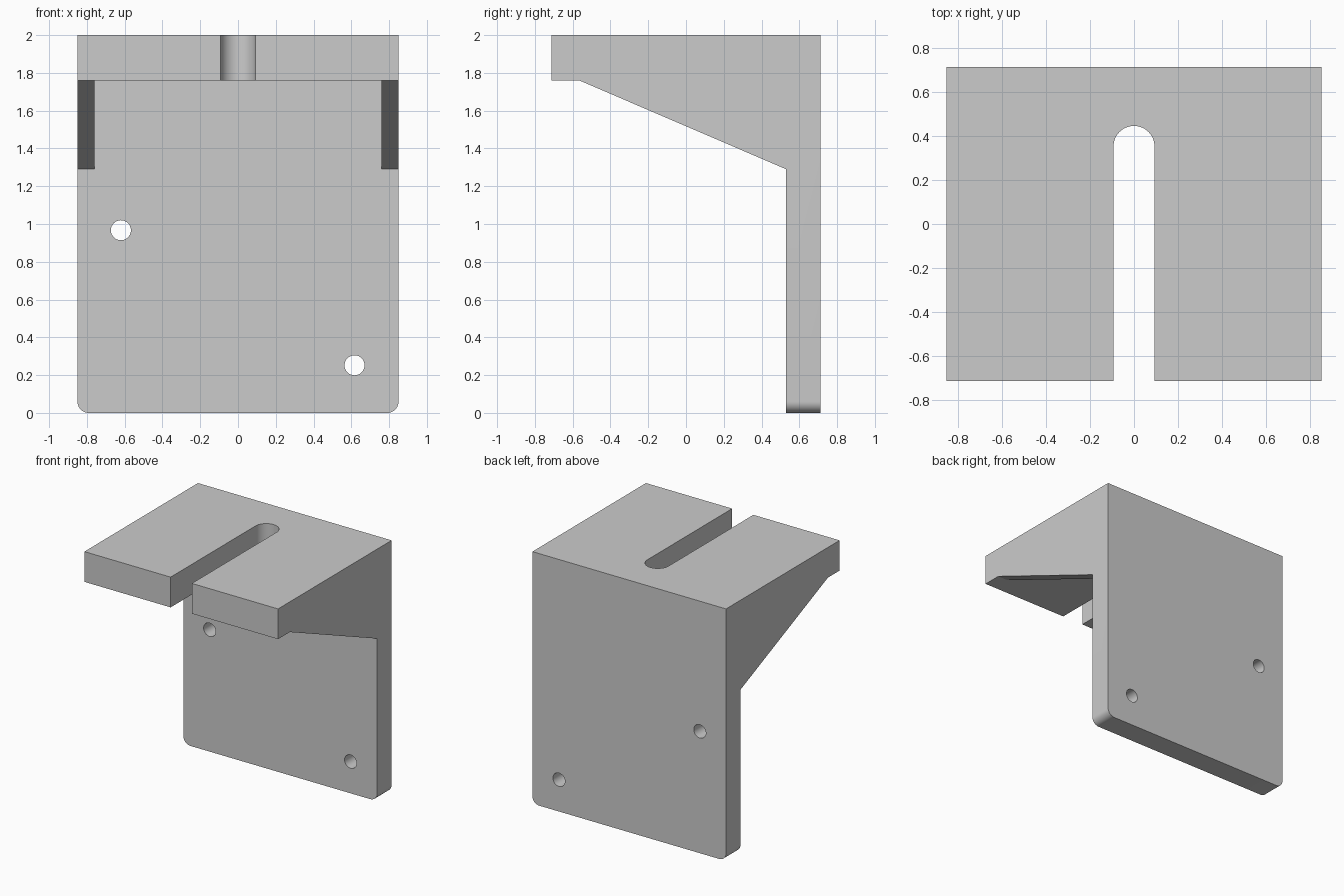
import bpy, bmesh, math
from mathutils import Vector

if "Cube" in bpy.data.objects:
    bpy.data.objects.remove(bpy.data.objects["Cube"])

W, D, H = 0.85, 0.712, 2.0            # half width, half depth, height
WALL, SHELF, RIB = 0.53, 1.76, 0.76   # wall front, shelf underside, rib inner face


def prism(name, points, direction):
    """Extrude a closed planar outline along a direction."""
    bm = bmesh.new()
    face = bm.faces.new([bm.verts.new(p) for p in points])
    ext = bmesh.ops.extrude_face_region(bm, geom=[face])
    moved = [g for g in ext["geom"] if isinstance(g, bmesh.types.BMVert)]
    bmesh.ops.translate(bm, verts=moved, vec=Vector(direction))
    bmesh.ops.recalc_face_normals(bm, faces=bm.faces[:])
    mesh = bpy.data.meshes.new(name)
    bm.to_mesh(mesh)
    bm.free()
    ob = bpy.data.objects.new(name, mesh)
    bpy.context.collection.objects.link(ob)
    return ob


def cut(target, cutter):
    """Subtract the cutter and remove it."""
    mod = target.modifiers.new("cut", "BOOLEAN")
    mod.operation, mod.solver, mod.object = "DIFFERENCE", "EXACT", cutter
    cutter.hide_render = True
    bpy.context.view_layer.objects.active = target
    bpy.ops.object.modifier_apply(modifier=mod.name)
    bpy.data.objects.remove(cutter)


def arc(cx, cy, r, a0, a1, n):
    return [(cx + r * math.cos(a0 + (a1 - a0) * i / n),
             cy + r * math.sin(a0 + (a1 - a0) * i / n)) for i in range(n + 1)]


# Bracket body: side profile across the full width
side = [(D, 0), (D, H), (-D, H), (-D, SHELF), (-0.565, SHELF), (WALL, 1.29), (WALL, 0)]
bracket = prism("angle_bracket", [(-W, y, z) for y, z in side], (2 * W, 0, 0))

# Rounded lower corners of the wall
bm = bmesh.new()
bm.from_mesh(bracket.data)
corners = [e for e in bm.edges
           if all(abs(v.co.z) < 1e-5 for v in e.verts)
           and abs(e.verts[0].co.x - e.verts[1].co.x) < 1e-5]
bmesh.ops.bevel(bm, geom=corners, offset=0.06, segments=10, profile=0.5, affect="EDGES")
bm.to_mesh(bracket.data)
bm.free()

# Pocket between the two side ribs
pocket = [(WALL, 1.0), (WALL, SHELF), (-0.9, SHELF), (-0.9, 1.0)]
cut(bracket, prism("pocket_cutter", [(-RIB, y, z) for y, z in pocket], (2 * RIB, 0, 0)))

# Open slot with a rounded end in the shelf
r = 0.093
slot = [(-r, -1), (r, -1)] + arc(0, 0.352, r, 0, math.pi, 24)
cut(bracket, prism("slot_cutter", [(x, y, 1.6) for x, y in slot], (0, 0, 0.6)))

# Two screw holes through the wall
for x, z in [(-0.62, 0.967), (0.617, 0.252)]:
    ring = arc(x, z, 0.053, 0, 2 * math.pi, 32)[:-1]
    cut(bracket, prism("hole_cutter", [(px, 0.4, pz) for px, pz in ring], (0, 0.5, 0)))

# Smooth curved walls, sharp edges kept
bpy.ops.object.select_all(action="DESELECT")
bracket.select_set(True)
bpy.context.view_layer.objects.active = bracket
bpy.ops.object.shade_smooth_by_angle(angle=math.radians(20))
